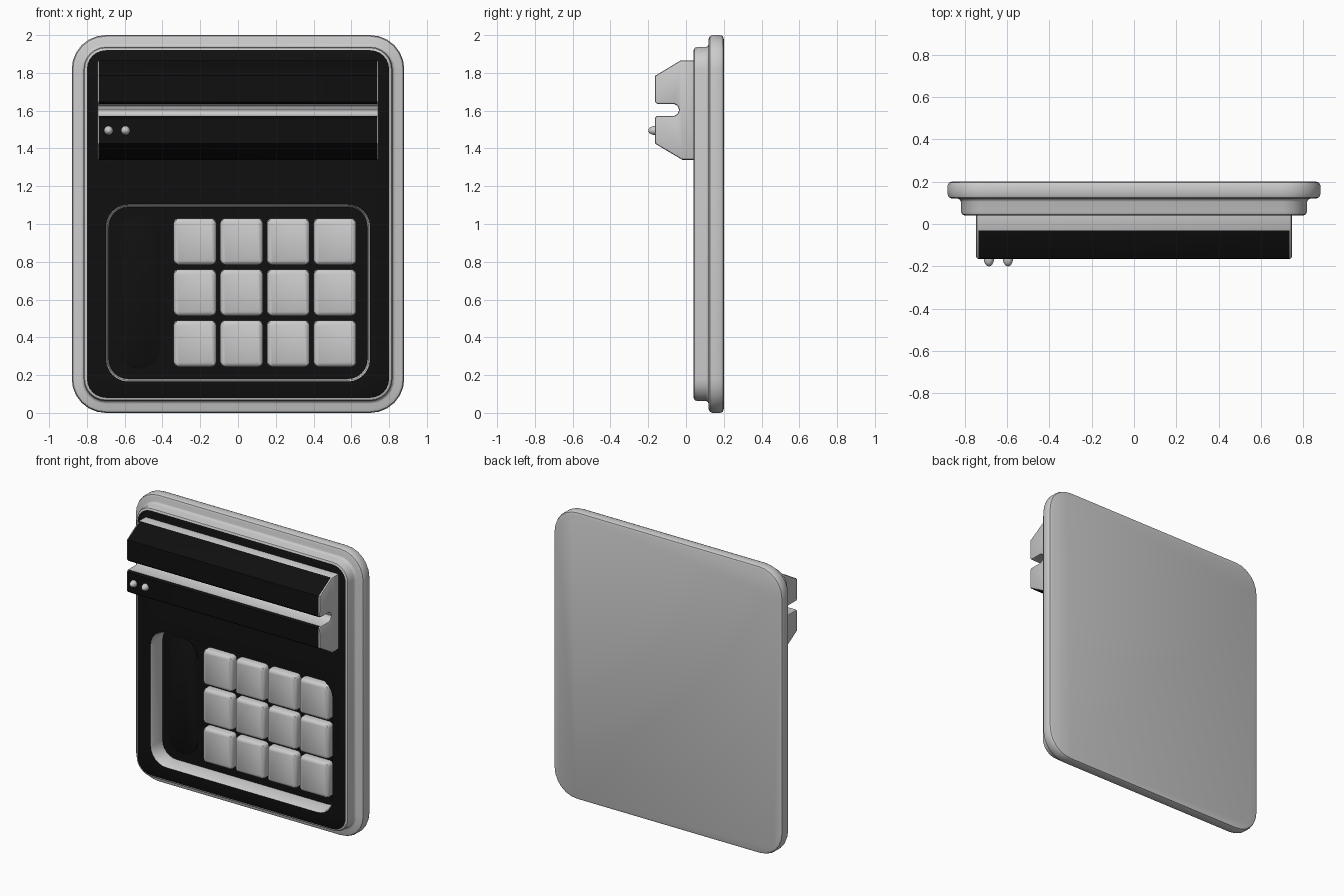
import bpy, bmesh, math

if "Cube" in bpy.data.objects:
    bpy.data.objects.remove(bpy.data.objects["Cube"])

black = bpy.data.materials.new("black")
black.diffuse_color = (0.005, 0.005, 0.005, 1)
black.use_nodes = True
black.node_tree.nodes["Principled BSDF"].inputs["Base Color"].default_value = black.diffuse_color
grey = bpy.data.materials.new("grey")
grey.diffuse_color = (0.6, 0.6, 0.6, 1)
grey.use_nodes = True
grey.node_tree.nodes["Principled BSDF"].inputs["Base Color"].default_value = grey.diffuse_color


def finish(bm, name, mats=(), angle=40):
    bmesh.ops.recalc_face_normals(bm, faces=bm.faces[:])
    me = bpy.data.meshes.new(name)
    bm.to_mesh(me)
    bm.free()
    for m in mats:
        me.materials.append(m)
    ob = bpy.data.objects.new(name, me)
    bpy.context.collection.objects.link(ob)
    bpy.ops.object.select_all(action='DESELECT')
    ob.select_set(True)
    bpy.context.view_layer.objects.active = ob
    bpy.ops.object.shade_smooth_by_angle(angle=math.radians(angle))
    return ob


def round_rect(x0, x1, z0, z1, r, inset=0, n=6):
    """Rounded rectangle outline, shrunk by inset."""
    pts = []
    rr = max(r - inset, 0.01)
    x0, x1, z0, z1 = x0 + inset, x1 - inset, z0 + inset, z1 - inset
    for k, (cx, cz) in enumerate([(x1 - rr, z1 - rr), (x0 + rr, z1 - rr),
                                  (x0 + rr, z0 + rr), (x1 - rr, z0 + rr)]):
        for i in range(n + 1):
            a = math.pi / 2 * (k + i / n)
            pts.append((cx + rr * math.cos(a), cz + rr * math.sin(a)))
    return pts


def loft(name, rings, mats=(), last_mat=0):
    """Bridge (outline, y, material) rings and cap both ends."""
    bm = bmesh.new()
    loops = [[bm.verts.new((x, y, z)) for x, z in pts] for pts, y, m in rings]
    for a, b, ring in zip(loops, loops[1:], rings[1:]):
        for i in range(len(a)):
            j = (i + 1) % len(a)
            bm.faces.new((a[i], a[j], b[j], b[i])).material_index = ring[2]
    bm.faces.new(loops[0])
    bm.faces.new(loops[-1]).material_index = last_mat
    return finish(bm, name, mats)


# Stepped housing with black face and keypad recess
outer = (-0.88, 0.88, 0, 2, 0.18)
recess = (-0.70, 0.70, 0.165, 1.105, 0.12)
steps = [(0.02, 0.20), (0.006, 0.195), (0, 0.182), (0, 0.14), (0.006, 0.126),
         (0.02, 0.12), (0.048, 0.12), (0.058, 0.115), (0.063, 0.105),
         (0.063, 0.058), (0.068, 0.046), (0.08, 0.04)]
rings = [(round_rect(*outer, inset=i), y, 0) for i, y in steps]
rings += [(round_rect(*recess), 0.04, 1),
          (round_rect(*recess, inset=0.008), 0.05, 0),
          (round_rect(*recess, inset=0.015), 0.15, 0)]
loft("housing", rings, (grey, black), last_mat=1)

# Slim display pad beside the keys
pad = (-0.635, -0.415, 0.235, 1.04, 0.109)
loft("display_pad", [(round_rect(*pad), 0.155, 0),
                     (round_rect(*pad), 0.145, 0),
                     (round_rect(*pad, inset=0.008), 0.14, 0)], (black,))

# Card reader bar: slotted profile (y, z) swept along x
profile = [(0.05, 1.34), (-0.02, 1.34), (-0.163, 1.425), (-0.165, 1.562),
           (-0.153, 1.573), (-0.062, 1.573), (-0.045, 1.583), (-0.036, 1.604),
           (-0.045, 1.626), (-0.062, 1.635), (-0.153, 1.635),
           (-0.165, 1.647), (-0.163, 1.785), (-0.03, 1.865), (0.05, 1.865)]
bm = bmesh.new()
L = [bm.verts.new((-0.745, y, z)) for y, z in profile]
R = [bm.verts.new((0.745, y, z)) for y, z in profile]
n = len(profile)
ends = [bm.faces.new(L), bm.faces.new(R[::-1])]
for i in range(n):
    j = (i + 1) % n
    f = bm.faces.new((L[i], R[i], R[j], L[j]))
    f.material_index = int(i in (1, 2, 3, 10, 11, 12))
bmesh.ops.recalc_face_normals(bm, faces=bm.faces[:])
bmesh.ops.bevel(bm, geom=[e for f in ends for e in f.edges], offset=0.01,
                segments=2, profile=0.5, affect='EDGES', material=0)
finish(bm, "card_reader", (grey, black), 35)

# Indicator lamps
for k, x in enumerate((-0.685, -0.595)):
    bm = bmesh.new()
    bmesh.ops.create_uvsphere(bm, u_segments=20, v_segments=12, radius=1)
    bmesh.ops.scale(bm, vec=(0.024, 0.037, 0.024), verts=bm.verts)
    bmesh.ops.translate(bm, vec=(x, -0.163, 1.495), verts=bm.verts)
    finish(bm, f"lamp_{k + 1}")

# Keys, 4 columns by 3 rows
for r in range(3):
    for c in range(4):
        x, z = -0.228 + c * 0.247, 0.367 + r * 0.27
        key = (x - 0.113, x + 0.113, z - 0.123, z + 0.123, 0.025)
        loft(f"key_{r * 4 + c + 1}",
             [(round_rect(*key, n=3), 0.155, 0),
              (round_rect(*key, n=3), 0.115, 0),
              (round_rect(*key, inset=0.006, n=3), 0.102, 0),
              (round_rect(*key, inset=0.02, n=3), 0.095, 0)])
